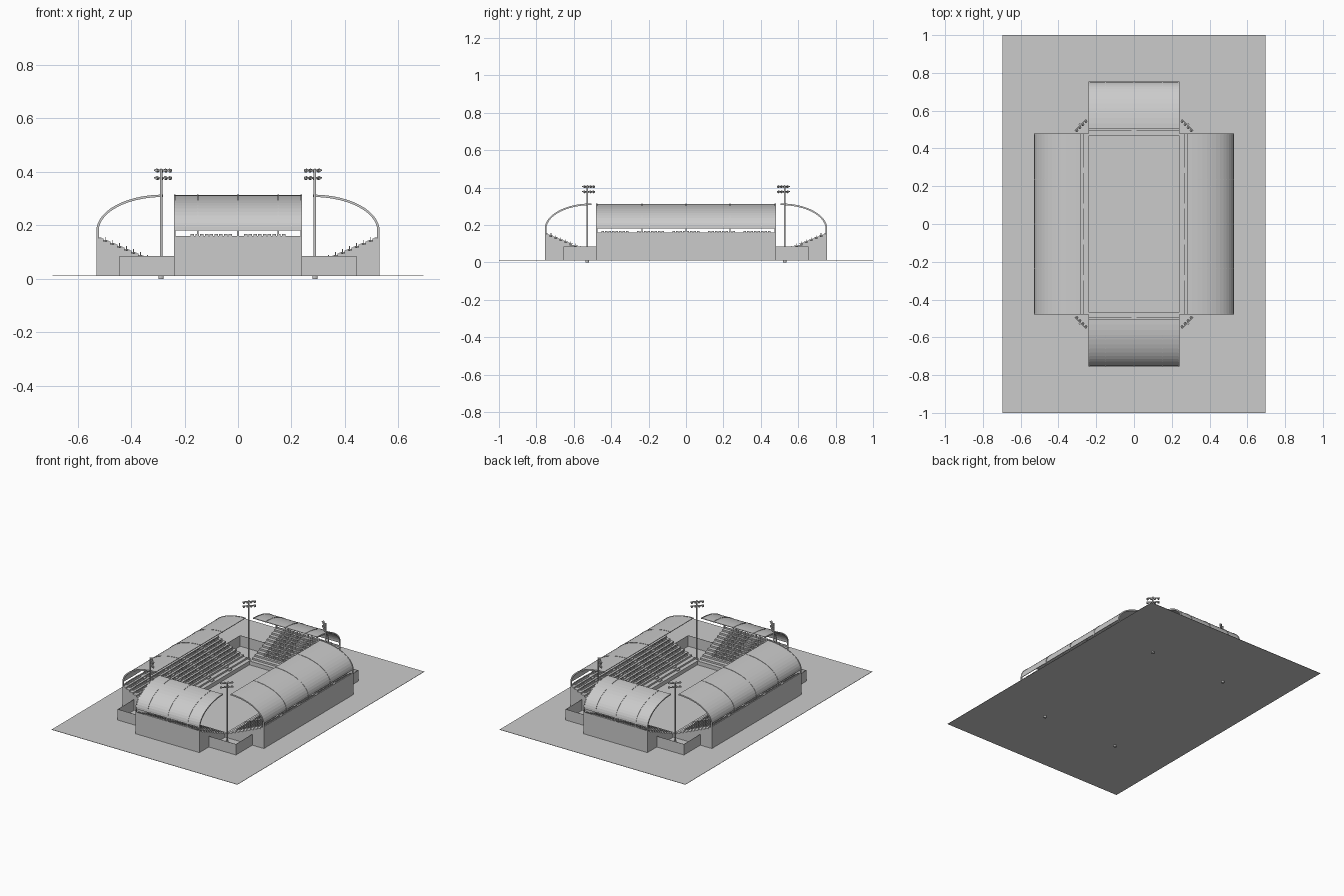
import bpy, bmesh, math
from mathutils import Matrix, Vector

if "Cube" in bpy.data.objects:
    bpy.data.objects.remove(bpy.data.objects["Cube"])


def material(name, c):
    m = bpy.data.materials.new(name)
    m.diffuse_color = (c, c, c, 1)
    m.use_nodes = True
    m.node_tree.nodes["Principled BSDF"].inputs["Base Color"].default_value = m.diffuse_color
    return m


GREY = material("concrete grey", 0.6)
GROUND_Z = 0.012


def finish(name, bm, mat=GREY, matrix=None):
    bmesh.ops.recalc_face_normals(bm, faces=bm.faces)
    me = bpy.data.meshes.new(name)
    bm.to_mesh(me)
    bm.free()
    me.materials.append(mat)
    ob = bpy.data.objects.new(name, me)
    bpy.context.collection.objects.link(ob)
    if matrix:
        ob.matrix_world = matrix
    return ob


def box(bm, x0, x1, y0, y1, z0, z1, m=Matrix()):
    t = Matrix.Translation(((x0 + x1) / 2, (y0 + y1) / 2, (z0 + z1) / 2))
    s = Matrix.Diagonal((x1 - x0, y1 - y0, z1 - z0, 1))
    bmesh.ops.create_cube(bm, size=1, matrix=m @ t @ s)


def prism(bm, profile, x0, x1):
    """Extrude a closed (y, z) profile along x."""
    a = [bm.verts.new((x0, y, z)) for y, z in profile]
    b = [bm.verts.new((x1, y, z)) for y, z in profile]
    bm.faces.new(a)
    bm.faces.new(b[::-1])
    for i in range(len(a)):
        j = (i + 1) % len(a)
        bm.faces.new((a[i], b[i], b[j], a[j]))


def cyl(bm, r, z0, z1, m=Matrix(), n=12):
    bmesh.ops.create_cone(bm, cap_ends=True, segments=n, radius1=r, radius2=r, depth=z1 - z0,
                          matrix=m @ Matrix.Translation((0, 0, (z0 + z1) / 2)))


def arc(off, n=14):
    """Quarter-ellipse roof line, from the outer wall up to the inner edge."""
    return [(0.04 + (0.248 + off) * math.cos(i / n * math.pi / 2),
             0.18 + (0.133 + off) * math.sin(i / n * math.pi / 2)) for i in range(n + 1)]


# ground slab and perimeter wall
bm = bmesh.new()
box(bm, -0.695, 0.695, -1, 1, GROUND_Z - 0.002, GROUND_Z)
finish("ground", bm)

bm = bmesh.new()
WX, WY, T = 0.443, 0.655, 0.002
for s in (-1, 1):
    box(bm, *sorted((s * WX, s * (WX - T))), -WY, WY, GROUND_Z, 0.085)
    box(bm, -WX, WX, *sorted((s * WY, s * (WY - T))), GROUND_Z, 0.085)
finish("perimeter_wall", bm)

ROWS, DEPTH, Z0, Z1 = 11, 0.29, 0.038, 0.15
TREAD, RISE = DEPTH / ROWS, (Z1 - Z0) / (ROWS - 1)


def stand(name, half, inner, angle, groups, group_half, ribs):
    place = Matrix.Rotation(angle, 4, 'Z') @ Matrix.Translation((0, inner, 0))

    # stepped terrace with back wall
    prof = [(0, GROUND_Z)]
    for i in range(ROWS):
        z = Z0 + i * RISE
        prof += [(i * TREAD, z), ((i + 1) * TREAD - (0.004 if i == ROWS - 1 else 0), z)]
    prof += [(DEPTH - 0.004, 0.16), (DEPTH, 0.16), (DEPTH, GROUND_Z)]
    bm = bmesh.new()
    prism(bm, prof, -half, half)
    finish(name + "_terrace", bm, GREY, place)

    # seats: pan and back, in blocks divided by aisles
    bm = bmesh.new()
    count = round(2 * group_half / 0.0185)
    pitch = 2 * group_half / count
    for i in range(2, ROWS):
        y, z = i * TREAD + 0.008, Z0 + i * RISE
        for g in groups:
            for k in range(count):
                x = g - group_half + (k + 0.5) * pitch
                box(bm, x - 0.0065, x + 0.0065, y, y + 0.011, z + 0.004, z + 0.007)
                box(bm, x - 0.0065, x + 0.0065, y + 0.010, y + 0.013, z, z + 0.017)
    finish(name + "_seats", bm, GREY, place)

    # half steps in the aisles
    bm = bmesh.new()
    for a, b in zip(groups, groups[1:]):
        c = (a + b) / 2
        for i in range(1, ROWS):
            y, z = i * TREAD, Z0 + i * RISE
            box(bm, c - 0.014, c + 0.014, y - TREAD / 2, y, z - RISE, z - RISE / 2)
    finish(name + "_aisle_steps", bm, GREY, place)

    # curved roof shell
    bm = bmesh.new()
    prism(bm, arc(0) + arc(-0.004)[::-1], -half, half)
    finish(name + "_roof", bm, GREY, place)

    # roof ribs with legs down to the back wall
    bm = bmesh.new()
    outer, under = arc(0.002), arc(-0.007)
    prof = [(outer[0][0], 0.14)] + outer + under[::-1] + [(under[0][0], 0.14)]
    for x in ribs:
        prism(bm, prof, x - 0.003, x + 0.003)
    finish(name + "_ribs", bm, GREY, place)


long_groups = [-0.38, -0.19, 0, 0.19, 0.38]
long_ribs = [-0.477, -0.235, 0, 0.235, 0.477]
end_groups = [-0.1, 0.1]
end_ribs = [-0.237, -0.15, 0, 0.15, 0.237]
stand("right_stand", 0.48, 0.24, -math.pi / 2, long_groups, 0.075, long_ribs)
stand("left_stand", 0.48, 0.24, math.pi / 2, long_groups, 0.075, long_ribs)
stand("back_stand", 0.24, 0.465, 0, end_groups, 0.08, end_ribs)
stand("front_stand", 0.24, 0.465, math.pi, end_groups, 0.08, end_ribs)

# floodlight masts in the corners, lamps turned toward the pitch
for sx in (-1, 1):
    for sy in (-1, 1):
        bm = bmesh.new()
        cyl(bm, 0.010, 0.0, 0.018)
        cyl(bm, 0.005, 0.0, 0.41)
        for z in (0.378, 0.406):
            box(bm, -0.042, 0.042, 0.004, 0.009, z - 0.003, z + 0.003)
            for k in range(4):
                x = -0.034 + k * 0.0227
                m = Matrix.Translation((x, 0.009, z)) @ Matrix.Rotation(-math.pi / 2 - 0.3, 4, 'X')
                cyl(bm, 0.007, 0, 0.009, m, 8)
        aim = math.atan2(-sy, -sx) - math.pi / 2
        place = Matrix.Translation((sx * 0.288, sy * 0.528, 0)) @ Matrix.Rotation(aim, 4, 'Z')
        finish("floodlight_mast", bm, GREY, place)

# small goal frames at the pitch ends
